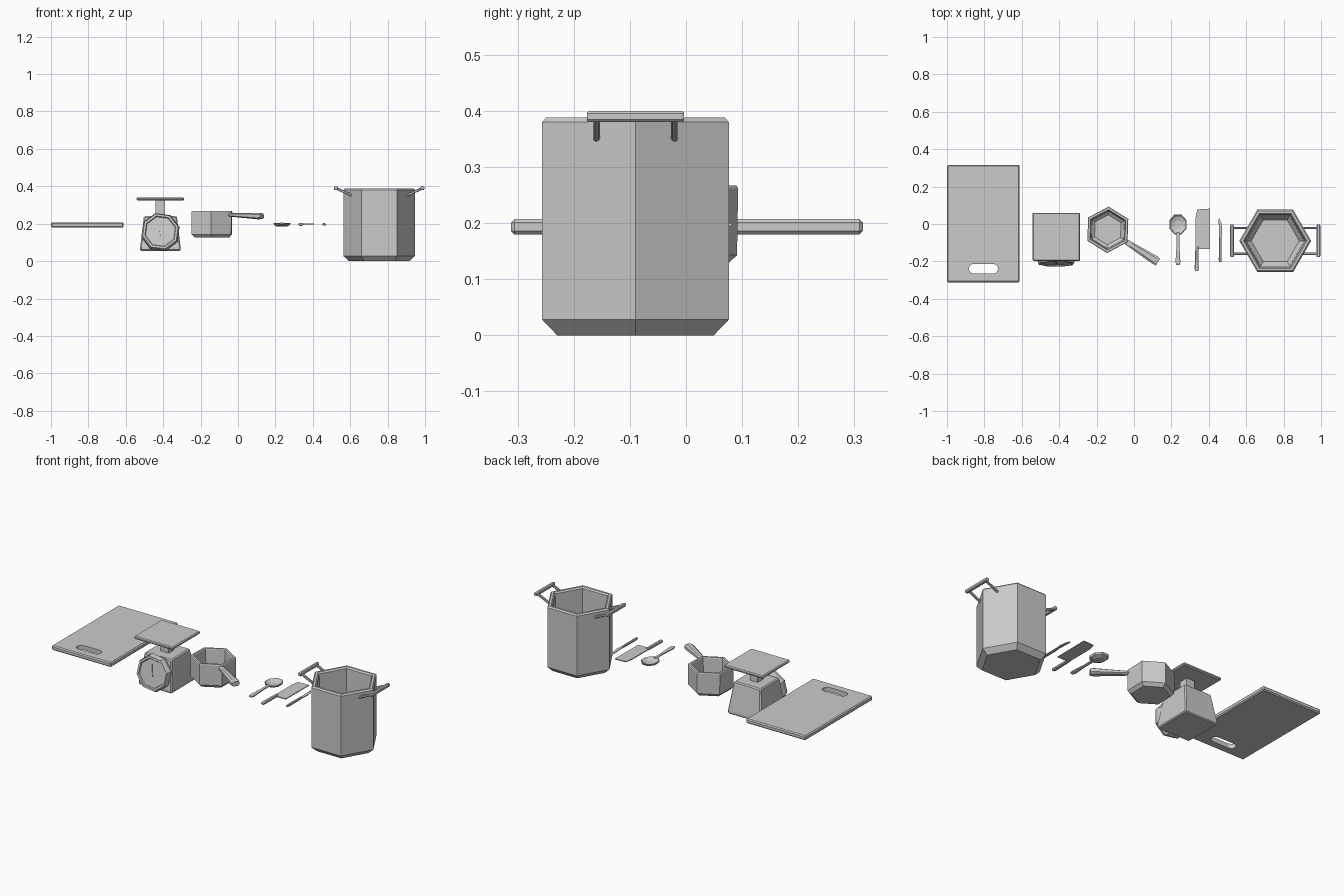
import bpy, bmesh
from math import sin, cos, radians, pi
from mathutils import Vector, Matrix

if "Cube" in bpy.data.objects:
    bpy.data.objects.remove(bpy.data.objects["Cube"])


def loft(name, rings, matrix=None):
    """Skin a list of equal-length vertex rings and cap both ends."""
    bm = bmesh.new()
    vr = [[bm.verts.new(p) for p in r] for r in rings]
    n = len(vr[0])
    for a, b in zip(vr, vr[1:]):
        for i in range(n):
            j = (i + 1) % n
            bm.faces.new((a[i], a[j], b[j], b[i]))
    bm.faces.new(vr[0])
    bm.faces.new(vr[-1])
    if matrix:
        bm.transform(matrix)
    bmesh.ops.recalc_face_normals(bm, faces=bm.faces)
    me = bpy.data.meshes.new(name)
    bm.to_mesh(me)
    bm.free()
    ob = bpy.data.objects.new(name, me)
    bpy.context.collection.objects.link(ob)
    return ob


def lathe(name, profile, sides, centre, start=0, sy=1, matrix=None):
    cx, cy = centre
    rings = [[(cx + r * cos(radians(start) + 2 * pi * i / sides),
               cy + sy * r * sin(radians(start) + 2 * pi * i / sides), z)
              for i in range(sides)] for r, z in profile]
    return loft(name, rings, matrix)


def box(name, lo, hi, bevel=0):
    rings = [[(lo[0], lo[1], z), (hi[0], lo[1], z), (hi[0], hi[1], z), (lo[0], hi[1], z)]
             for z in (lo[2], hi[2])]
    ob = loft(name, rings)
    if bevel:
        m = ob.modifiers.new("bevel", 'BEVEL')
        m.width, m.segments = bevel, 1
    return ob


def plate(name, outline, z0, z1):
    return loft(name, [[(x, y, z) for x, y in outline] for z in (z0, z1)])


def bar(name, a, b, sections):
    """Chamfered bar from a to b; sections = (t, half width, half height)."""
    a, b = Vector(a), Vector(b)
    d = (b - a).normalized()
    ref = Vector((0, 0, 1)) if abs(d.z) < 0.9 else Vector((0, 1, 0))
    side = d.cross(ref).normalized()
    up = side.cross(d)
    k = 0.55
    oct_ = [(1, k), (k, 1), (-k, 1), (-1, k), (-1, -k), (-k, -1), (k, -1), (1, -k)]
    return loft(name, [[a.lerp(b, t) + side * w * u + up * h * v for u, v in oct_]
                       for t, w, h in sections])


# Cutting board with a slotted grip
board = box("cutting_board", (-1, -0.312, 0.18), (-0.611, 0.315, 0.207), 0.006)
slot = [(cx + s * 0.026 * sin(radians(a)) , -0.239 + s * 0.026 * cos(radians(a)))
        for cx, s in ((-0.753, 1), (-0.857, -1)) for a in (0, 30, 60, 90, 120, 150, 180)]
cutter = plate("slot_cutter", slot, 0.1, 0.3)
cutter.hide_render = True
cutter.hide_viewport = True
cut = board.modifiers.new("slot", 'BOOLEAN')
cut.operation, cut.object, cut.solver = 'DIFFERENCE', cutter, 'EXACT'

# Kitchen scale: tapered body, post, weighing plate
body = loft("scale_body", [[(-0.415 + sx * w, -0.065 + sy * d, z)
                            for sx, sy in ((-1, -1), (1, -1), (1, 1), (-1, 1))]
                           for w, d, z in ((0.108, 0.116, 0.055), (0.108, 0.116, 0.075),
                                           (0.088, 0.088, 0.24))])
bv = body.modifiers.new("bevel", 'BEVEL')
bv.width, bv.segments = 0.006, 1
box("scale_post", (-0.441, -0.091, 0.235), (-0.389, -0.039, 0.33))
box("scale_plate", (-0.542, -0.197, 0.324), (-0.288, 0.06, 0.341), 0.005)

# Dial and needle, leaning back with the front of the body
lean = Matrix.Translation((-0.415, -0.168, 0.152)) @ Matrix.Rotation(radians(81), 4, 'X')
lathe("scale_dial", [(0.098, -0.005), (0.106, 0.02), (0.098, 0.046), (0.086, 0.046),
                     (0.082, 0.04)], 8, (0, 0), 15, matrix=lean)
loft("dial_needle", [[(-0.004, -0.02, z), (0.004, -0.02, z), (0.002, 0.06, z), (-0.002, 0.06, z)]
                     for z in (0.038, 0.044)], lean @ Matrix.Rotation(radians(8), 4, 'Z'))

# Saucepan and its handle
lathe("saucepan", [(0.103, 0.125), (0.122, 0.143), (0.124, 0.262), (0.121, 0.267),
                   (0.108, 0.267), (0.105, 0.262), (0.1, 0.155), (0.08, 0.14)],
      6, (-0.14, -0.031), 28)
bar("saucepan_handle", (-0.042, -0.095, 0.248), (0.128, -0.203, 0.24),
    [(0, 0.015, 0.009), (0.15, 0.016, 0.011), (0.9, 0.024, 0.017), (1, 0.021, 0.014)])

# Spoon
lathe("spoon_bowl", [(0.025, 0.184), (0.044, 0.192), (0.05, 0.202), (0.046, 0.204),
                     (0.038, 0.197), (0.02, 0.19)], 8, (0.235, -0.002), 22.5, 1.15)
bar("spoon_handle", (0.235, -0.045, 0.2), (0.235, -0.219, 0.2),
    [(0, 0.009, 0.004), (0.35, 0.007, 0.005), (0.9, 0.013, 0.006), (1, 0.01, 0.005)])

# Cleaver
plate("cleaver_blade", [(0.329, -0.125), (0.346, -0.134), (0.405, -0.134), (0.407, 0.082),
                        (0.338, 0.078), (0.329, 0.03)], 0.195, 0.2)
bar("cleaver_handle", (0.337, -0.12, 0.197), (0.335, -0.251, 0.197),
    [(0, 0.008, 0.007), (0.1, 0.009, 0.008), (0.9, 0.011, 0.008), (1, 0.009, 0.006)])

# Small knife
plate("knife_blade", [(0.456, -0.075), (0.468, -0.08), (0.472, -0.03), (0.466, 0.01),
                      (0.455, 0.032), (0.452, 0.025)], 0.195, 0.199)
bar("knife_handle", (0.461, -0.07, 0.197), (0.461, -0.204, 0.197),
    [(0, 0.006, 0.005), (0.1, 0.007, 0.006), (0.9, 0.008, 0.006), (1, 0.006, 0.004)])

# Stock pot
pot = (0.755, -0.09)
lathe("stock_pot", [(0.161, 0), (0.192, 0.028), (0.192, 0.38), (0.184, 0.388),
                    (0.17, 0.388), (0.162, 0.38), (0.155, 0.06), (0.128, 0.03)], 6, pot)

# Pot handles on both sides
for s, tag in ((-1, "left"), (1, "right")):
    gx = pot[0] + s * 0.231
    bar(f"pot_grip_{tag}", (gx, -0.176, 0.39), (gx, -0.004, 0.39),
        [(0, 0.008, 0.008), (0.03, 0.01, 0.01), (0.97, 0.01, 0.01), (1, 0.008, 0.008)])
    for y in (-0.159, -0.021):
        bar(f"pot_handle_arm_{tag}", (gx, y, 0.39), (pot[0] + s * 0.148, y, 0.352),
            [(0, 0.006, 0.007), (1, 0.006, 0.007)])
